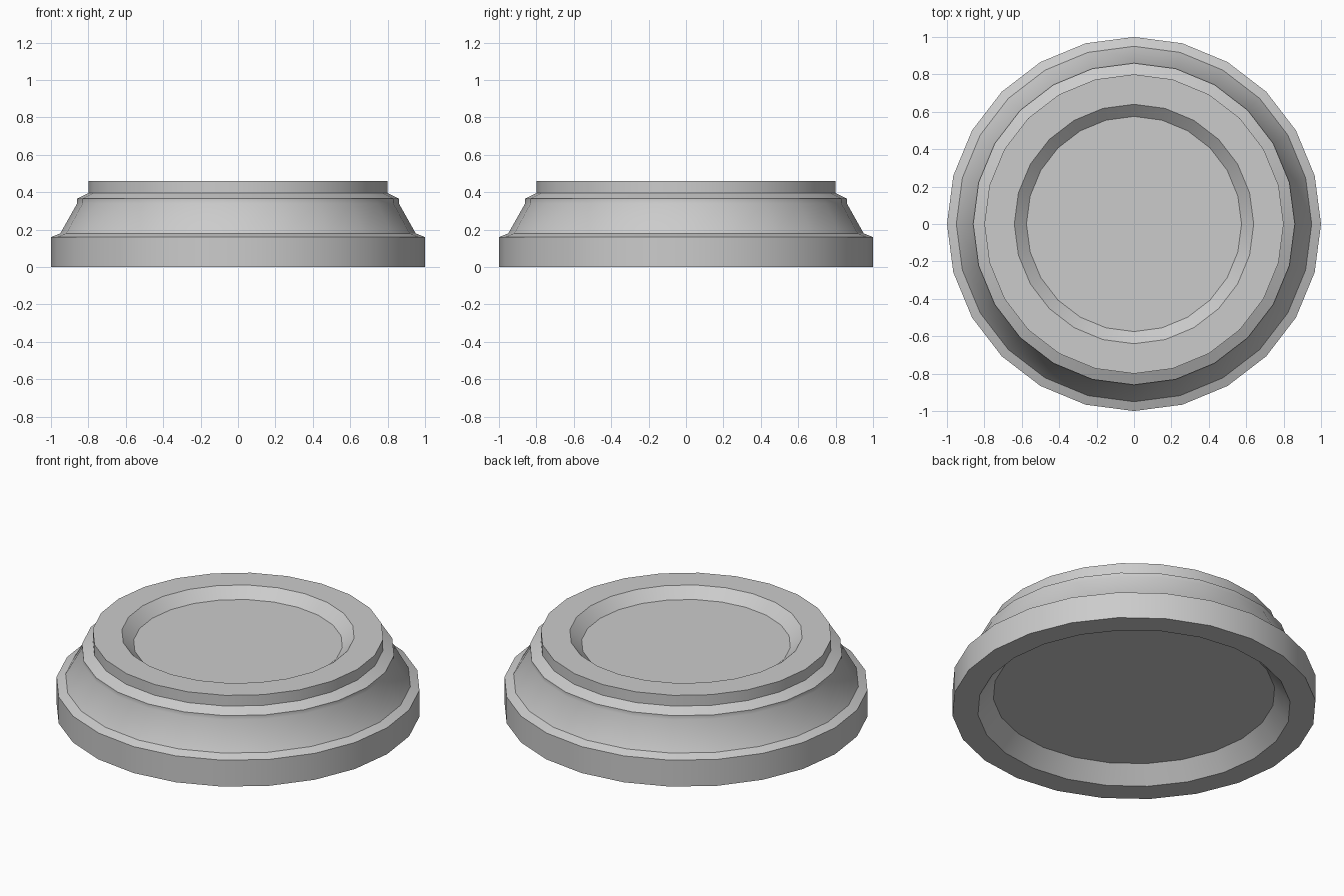
import bpy
import bmesh
import math

if "Cube" in bpy.data.objects:
    bpy.data.objects.remove(bpy.data.objects["Cube"])

SIDES = 24

# (radius, height) from the underside recess, around the outside, to the top recess
PROFILE = [
    (0.775, 0.095), (0.86, 0.0),                # underside recess wall
    (1.0, 0.0), (1.0, 0.16), (0.95, 0.18),      # foot band and bevel
    (0.86, 0.34), (0.86, 0.365),                # sloping body and lip
    (0.80, 0.395), (0.80, 0.46),                # upper rim
    (0.64, 0.46), (0.575, 0.402),               # top recess wall
]

stone = bpy.data.materials.new("light_grey")
stone.diffuse_color = (0.6, 0.6, 0.6, 1.0)
stone.use_nodes = True
stone.node_tree.nodes["Principled BSDF"].inputs["Base Color"].default_value = stone.diffuse_color


def lathe(name, profile, material):
    """Spin a profile around z and close both ends with flat discs."""
    bm = bmesh.new()
    rings = []
    for r, z in profile:
        angles = [2 * math.pi * i / SIDES for i in range(SIDES)]
        rings.append([bm.verts.new((r * math.cos(a), r * math.sin(a), z)) for a in angles])
    for low, high in zip(rings, rings[1:]):
        for i in range(SIDES):
            j = (i + 1) % SIDES
            bm.faces.new((low[i], low[j], high[j], high[i]))
    bm.faces.new(rings[0][::-1])
    bm.faces.new(rings[-1])
    bmesh.ops.recalc_face_normals(bm, faces=bm.faces)
    mesh = bpy.data.meshes.new(name)
    bm.to_mesh(mesh)
    bm.free()
    mesh.materials.append(material)
    obj = bpy.data.objects.new(name, mesh)
    bpy.context.collection.objects.link(obj)
    return obj


# Round plinth with a recessed top and underside
plinth = lathe("round_plinth", PROFILE, stone)
bpy.context.view_layer.objects.active = plinth
plinth.select_set(True)
bpy.ops.object.shade_smooth_by_angle(angle=math.radians(30))
